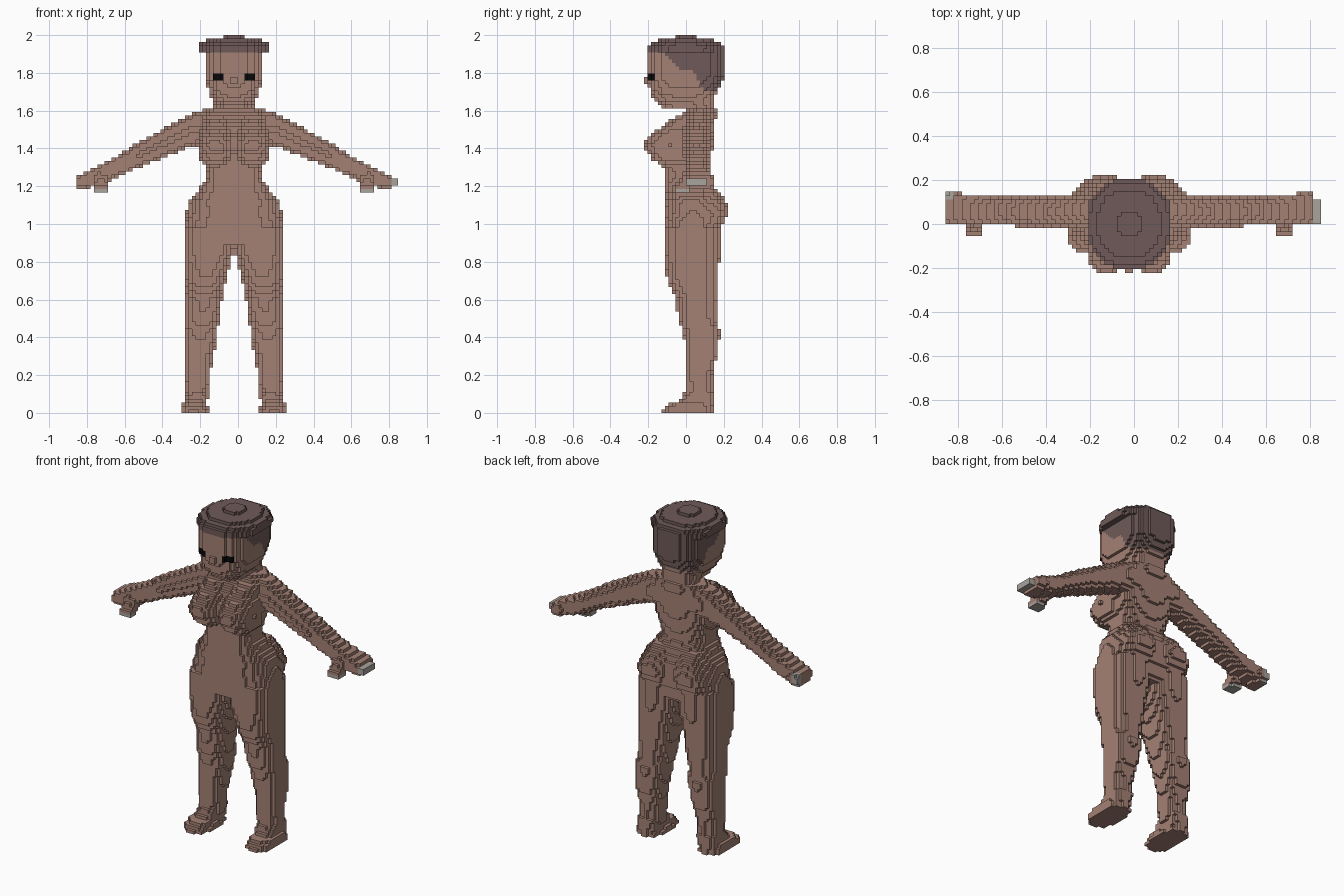
import bpy
import math

if "Cube" in bpy.data.objects:
    bpy.data.objects.remove(bpy.data.objects["Cube"], do_unlink=True)

V = 2 / 108          # block size
CX = -0.022          # the body's middle plane


def material(name, srgb):
    col = [(c / 255 / 12.92 if c < 11 else ((c / 255 + 0.055) / 1.055) ** 2.4) for c in srgb] + [1]
    m = bpy.data.materials.new(name)
    m.use_nodes = True
    m.diffuse_color = col
    m.node_tree.nodes["Principled BSDF"].inputs["Base Color"].default_value = col
    return m


MATS = [material("skin", (164, 129, 117)), material("dark_hair", (110, 90, 88)),
        material("black_eye", (8, 8, 8)), material("grey_nail", (168, 163, 156))]
SKIN, HAIR, EYE, NAIL = range(4)
cells = {}           # block position -> (part name, colour)


def lerp_rows(rows, t):
    for a, b in zip(rows, rows[1:]):
        if a[0] <= t <= b[0]:
            f = (t - a[0]) / (b[0] - a[0])
            return [p + (q - p) * f for p, q in zip(a[1:], b[1:])]


def loft(name, rows, axis="z", side=1, n=2.5, colour=lambda u, y, z: SKIN):
    """Fill a stack of rounded sections with blocks.
    Rows are (z, u0, u1, y0, y1), or (u, z0, z1, y0, y1) along u,
    where u is the distance from the middle plane."""
    lo, hi = [min(r[1] for r in rows), min(r[3] for r in rows)], [max(r[2] for r in rows), max(r[4] for r in rows)]

    def steps(a, b):
        return range(math.floor(a / V) - 1, math.ceil(b / V) + 1)

    for k in steps(rows[0][0], rows[-1][0]):
        t = (k + 0.5) * V
        sec = lerp_rows(rows, t)
        if not sec:
            continue
        a0, a1, b0, b1 = sec
        for i in steps(lo[0], hi[0]):
            p = (i + 0.5) * V
            for j in steps(lo[1], hi[1]):
                y = (j + 0.5) * V
                d = (abs((p - (a0 + a1) / 2) / ((a1 - a0) / 2)) ** n
                     + abs((y - (b0 + b1) / 2) / ((b1 - b0) / 2)) ** n)
                if d > 1:
                    continue
                iu, iz = (i, k) if axis == "z" else (k, i)
                u, z = (iu + 0.5) * V, (iz + 0.5) * V
                key = (iu if side > 0 else -1 - iu, j, iz)
                cells.setdefault(key, (name, colour(u, y, z)))


def central(rows):
    """Symmetric sections from (z, half width, y0, y1)."""
    return [(z, -h, h, y0, y1) for z, h, y0, y1 in rows]


# Head colours: the hairline drops towards the back, eyes sit on the face
HAIRLINE = [(-0.3, 1.91), (-0.12, 1.91), (-0.03, 1.82), (0.03, 1.82), (0.09, 1.70), (0.3, 1.69)]


def head_colour(u, y, z):
    if z > lerp_rows(HAIRLINE, y)[0]:
        return HAIR
    if y < -0.12 and 1.765 < z < 1.80 and 0.06 < abs(u) < 0.115:
        return EYE
    return SKIN


# Hair cap and head
loft("hair_cap", central([(1.905, 0.18, -0.19, 0.19), (1.93, 0.195, -0.205, 0.205),
                          (1.95, 0.185, -0.19, 0.195), (1.965, 0.165, -0.17, 0.175),
                          (1.98, 0.125, -0.13, 0.13), (1.982, 0.06, -0.06, 0.06),
                          (2.0, 0.055, -0.055, 0.055)]), n=2.4, colour=lambda u, y, z: HAIR)
loft("head", central([(1.615, 0.085, -0.12, 0.08), (1.66, 0.115, -0.17, 0.13),
                      (1.70, 0.135, -0.19, 0.165), (1.78, 0.155, -0.205, 0.2),
                      (1.92, 0.155, -0.205, 0.205)]), n=3, colour=head_colour)
loft("nose", central([(1.735, 0.02, -0.225, -0.1), (1.78, 0.02, -0.225, -0.1)]), n=8)

# Neck and torso
loft("neck", central([(1.55, 0.105, 0.0, 0.155), (1.60, 0.105, 0.0, 0.155),
                      (1.68, 0.105, -0.01, 0.15)]))
loft("torso", central([(1.20, 0.175, -0.12, 0.14), (1.25, 0.145, -0.12, 0.11),
                       (1.30, 0.15, -0.12, 0.12), (1.40, 0.175, -0.09, 0.14),
                       (1.50, 0.185, -0.09, 0.15), (1.57, 0.18, -0.04, 0.16),
                       (1.61, 0.14, 0.0, 0.16)]), n=2.8)
loft("hips", central([(0.88, 0.25, -0.10, 0.15), (1.00, 0.263, -0.12, 0.18),
                      (1.06, 0.252, -0.115, 0.19), (1.12, 0.238, -0.12, 0.18),
                      (1.20, 0.175, -0.12, 0.14)]), n=2.5)

for s, tag in ((1, "left"), (-1, "right")):
    # Chest and seat
    loft(tag + "_breast", [(1.30, 0.04, 0.15, -0.12, 0.05), (1.34, 0.01, 0.185, -0.18, 0.05),
                           (1.41, 0.0, 0.195, -0.228, 0.05), (1.45, 0.0, 0.192, -0.21, 0.05),
                           (1.52, 0.02, 0.17, -0.125, 0.05), (1.58, 0.04, 0.15, -0.04, 0.05)],
         side=s, n=2.3)
    loft(tag + "_buttock", [(0.94, 0.03, 0.21, 0.0, 0.16), (1.00, 0.005, 0.235, 0.0, 0.2),
                            (1.06, 0.0, 0.235, 0.0, 0.225), (1.12, 0.01, 0.21, 0.0, 0.21),
                            (1.20, 0.03, 0.16, 0.0, 0.15)], side=s, n=2.3)
    # Foot and leg
    loft(tag + "_foot", [(0.0, 0.135, 0.282, -0.125, 0.14), (0.04, 0.14, 0.28, -0.115, 0.14),
                         (0.06, 0.14, 0.265, -0.04, 0.145), (0.12, 0.135, 0.255, 0.0, 0.15)],
         side=s, n=3)
    loft(tag + "_leg", [(0.05, 0.14, 0.255, 0.0, 0.14), (0.12, 0.135, 0.255, 0.0, 0.14),
                        (0.20, 0.125, 0.26, 0.0, 0.14), (0.30, 0.11, 0.267, 0.0, 0.165),
                        (0.43, 0.085, 0.267, -0.015, 0.18), (0.50, 0.08, 0.26, -0.045, 0.16),
                        (0.60, 0.062, 0.258, -0.05, 0.168), (0.70, 0.045, 0.264, -0.10, 0.172),
                        (0.85, 0.005, 0.267, -0.12, 0.178), (0.98, 0.0, 0.267, -0.12, 0.178)],
         side=s)
    # Arm, hand and thumb
    loft(tag + "_arm", [(0.10, 1.43, 1.61, 0.0, 0.15), (0.18, 1.42, 1.60, -0.01, 0.14),
                        (0.25, 1.40, 1.57, -0.01, 0.13), (0.50, 1.30, 1.435, -0.01, 0.125),
                        (0.66, 1.23, 1.335, -0.005, 0.125)], axis="u", side=s, n=2.4)
    loft(tag + "_hand", [(0.65, 1.23, 1.34, -0.005, 0.125), (0.72, 1.205, 1.305, -0.01, 0.13),
                         (0.80, 1.185, 1.27, 0.0, 0.145), (0.835, 1.185, 1.25, 0.0, 0.145)],
         axis="u", side=s, n=3,
         colour=lambda u, y, z, s=s: NAIL if s < 0 and u > 0.79 and y > 0.105 else SKIN)
    loft(tag + "_thumb", [(1.16, 0.675, 0.735, -0.06, 0.0), (1.19, 0.665, 0.745, -0.055, 0.03),
                          (1.25, 0.655, 0.75, -0.02, 0.06)], side=s, n=3,
         colour=lambda u, y, z: NAIL if z < 1.185 else SKIN)

# Longer fingertips on the left hand
loft("left_fingertips", [(0.82, 1.195, 1.25, 0.0, 0.115), (0.872, 1.20, 1.245, 0.0, 0.10)],
     axis="u", n=4, colour=lambda u, y, z: NAIL)

# Outward faces of a block: direction and its four corners, anticlockwise
FACES = {(1, 0, 0): ((1, 0, 0), (1, 1, 0), (1, 1, 1), (1, 0, 1)),
         (-1, 0, 0): ((0, 0, 0), (0, 0, 1), (0, 1, 1), (0, 1, 0)),
         (0, 1, 0): ((0, 1, 0), (0, 1, 1), (1, 1, 1), (1, 1, 0)),
         (0, -1, 0): ((0, 0, 0), (1, 0, 0), (1, 0, 1), (0, 0, 1)),
         (0, 0, 1): ((0, 0, 1), (1, 0, 1), (1, 1, 1), (0, 1, 1)),
         (0, 0, -1): ((0, 0, 0), (0, 1, 0), (1, 1, 0), (1, 0, 0))}

# Build one mesh per part from the blocks' exposed faces
parts = {}
for cell, (name, mat) in cells.items():
    verts, faces, mats = parts.setdefault(name, ({}, [], []))
    for d, corners in FACES.items():
        if tuple(a + b for a, b in zip(cell, d)) in cells:
            continue
        faces.append([verts.setdefault(tuple(a + b for a, b in zip(cell, c)), len(verts)) for c in corners])
        mats.append(mat)

for name, (verts, faces, mats) in parts.items():
    if not faces:
        continue
    mesh = bpy.data.meshes.new(name)
    mesh.from_pydata([(CX + x * V, y * V, z * V) for x, y, z in verts], [], faces)
    used = sorted(set(mats))
    for m in used:
        mesh.materials.append(MATS[m])
    for poly, m in zip(mesh.polygons, mats):
        poly.material_index = used.index(m)
    bpy.context.collection.objects.link(bpy.data.objects.new(name, mesh))
